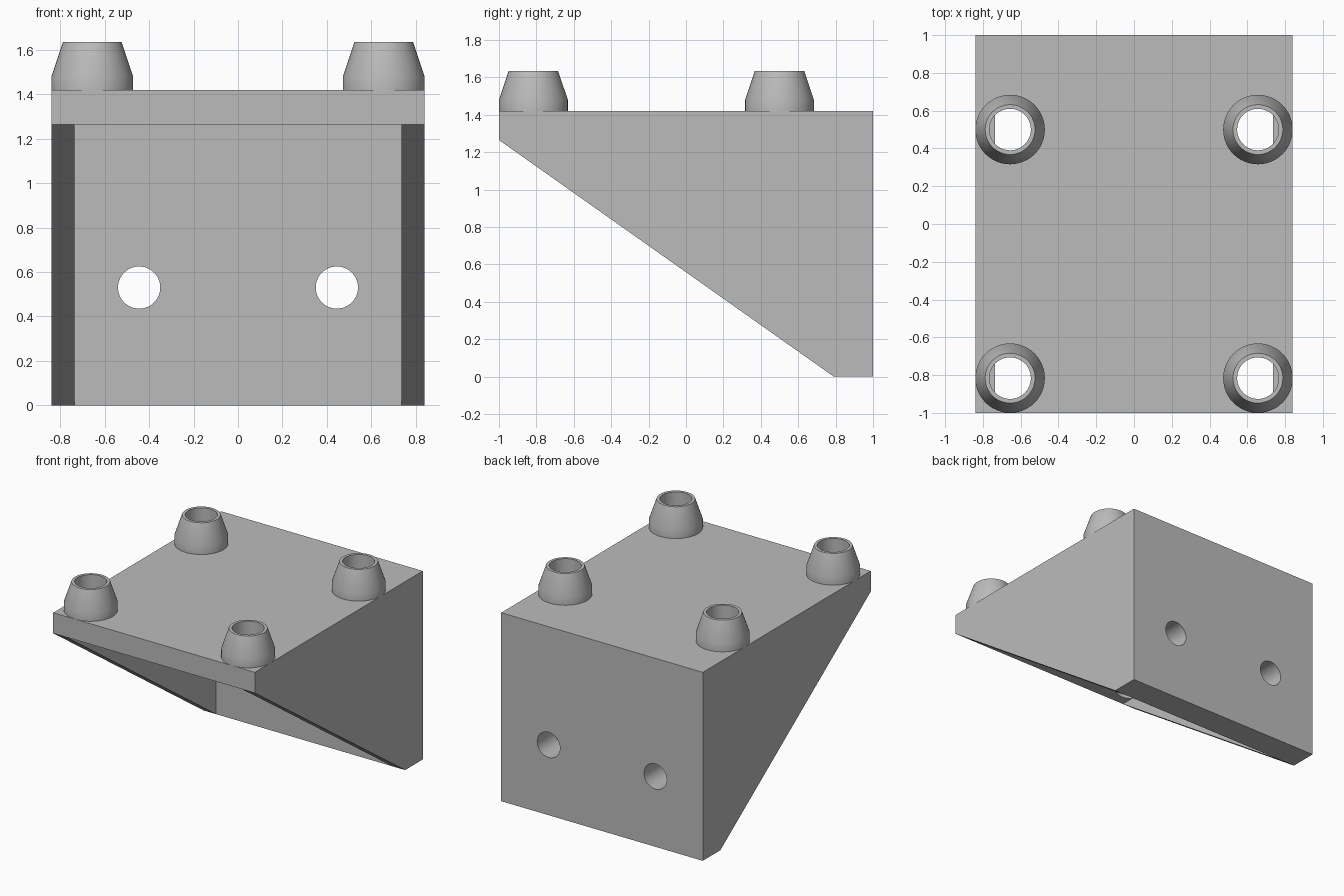
import bpy, bmesh, math
from mathutils import Matrix, Vector

if "Cube" in bpy.data.objects:
    bpy.data.objects.remove(bpy.data.objects["Cube"], do_unlink=True)

HALF_W, INNER_W = 0.84, 0.735          # bracket half width, inside of the gussets
TOP, UNDER, WALL_Y = 1.42, 1.265, 0.79  # plate top, plate underside, wall front
BORE, SEGMENTS = 0.11, 48

grey = bpy.data.materials.new("light_grey")
grey.use_nodes = True
colour = (0.5, 0.5, 0.5, 1)
grey.diffuse_color = colour
grey.node_tree.nodes["Principled BSDF"].inputs["Base Color"].default_value = colour


def make_object(name, bm):
    bmesh.ops.recalc_face_normals(bm, faces=bm.faces)
    mesh = bpy.data.meshes.new(name)
    bm.to_mesh(mesh)
    bm.free()
    mesh.materials.append(grey)
    obj = bpy.data.objects.new(name, mesh)
    bpy.context.collection.objects.link(obj)
    return obj


def select_only(obj):
    bpy.ops.object.select_all(action='DESELECT')
    obj.select_set(True)
    bpy.context.view_layer.objects.active = obj


def cut(target, cutter):
    cutter.hide_render = True
    mod = target.modifiers.new("cut", 'BOOLEAN')
    mod.operation, mod.solver, mod.object = 'DIFFERENCE', 'EXACT', cutter
    select_only(target)
    bpy.ops.object.modifier_apply(modifier=mod.name)
    bpy.data.objects.remove(cutter, do_unlink=True)


def box_cutter(low, high):
    low, high = Vector(low), Vector(high)
    bm = bmesh.new()
    bmesh.ops.create_cube(bm, size=1, matrix=Matrix.Translation((low + high) / 2)
                          @ Matrix.Diagonal((*(high - low), 1)))
    return make_object("pocket_cutter", bm)


def hole_cutter(centre, radius, depth, turn=0):
    bm = bmesh.new()
    bmesh.ops.create_cone(bm, cap_ends=True, segments=SEGMENTS, radius1=radius,
                          radius2=radius, depth=depth,
                          matrix=Matrix.Translation(centre) @ Matrix.Rotation(turn, 4, 'X'))
    return make_object("hole_cutter", bm)


# Bracket: side profile extruded across the width
bm = bmesh.new()
profile = [(-1, UNDER), (-1, TOP), (1, TOP), (1, 0), (WALL_Y, 0)]
face = bm.faces.new([bm.verts.new((-HALF_W, y, z)) for y, z in profile])
extruded = bmesh.ops.extrude_face_region(bm, geom=[face])["geom"]
bmesh.ops.translate(bm, vec=(2 * HALF_W, 0, 0),
                    verts=[v for v in extruded if isinstance(v, bmesh.types.BMVert)])
bracket = make_object("bracket", bm)

# Open space between the gussets
cut(bracket, box_cutter((-INNER_W, -1.2, -0.2), (INNER_W, WALL_Y, UNDER)))

# Screw holes through the back wall
for x in (-0.445, 0.445):
    cut(bracket, hole_cutter((x, 0.9, 0.53), 0.095, 0.5, math.pi / 2))

# Tapered hollow bosses, each with a bore through the plate
boss_profile = [(BORE, TOP), (BORE, 1.635), (0.132, 1.635), (0.184, 1.48), (0.184, TOP)]
bore_bottom, bore_top = UNDER - 0.003, TOP + 0.1
bosses = []
for side, x in (("right", -0.656), ("left", 0.656)):
    for end, y in (("front", -0.816), ("back", 0.5)):
        cut(bracket, hole_cutter((x, y, (bore_bottom + bore_top) / 2), BORE,
                                 bore_top - bore_bottom))
        bm = bmesh.new()
        verts = [bm.verts.new((r, 0, z)) for r, z in boss_profile]
        edges = [bm.edges.new(pair) for pair in zip(verts, verts[1:])]
        bmesh.ops.spin(bm, geom=verts + edges, cent=(0, 0, 0), axis=(0, 0, 1),
                       angle=2 * math.pi, steps=SEGMENTS)
        bmesh.ops.remove_doubles(bm, verts=bm.verts, dist=0.0005)
        # Make the outer skirt face outward
        bmesh.ops.recalc_face_normals(bm, faces=bm.faces)
        boss = make_object(f"{end}_{side}_boss", bm)
        boss.location = (x, y, 0)
        bosses.append(boss)

for obj in [bracket] + bosses:
    select_only(obj)
    bpy.ops.object.shade_smooth_by_angle(angle=math.radians(30))
